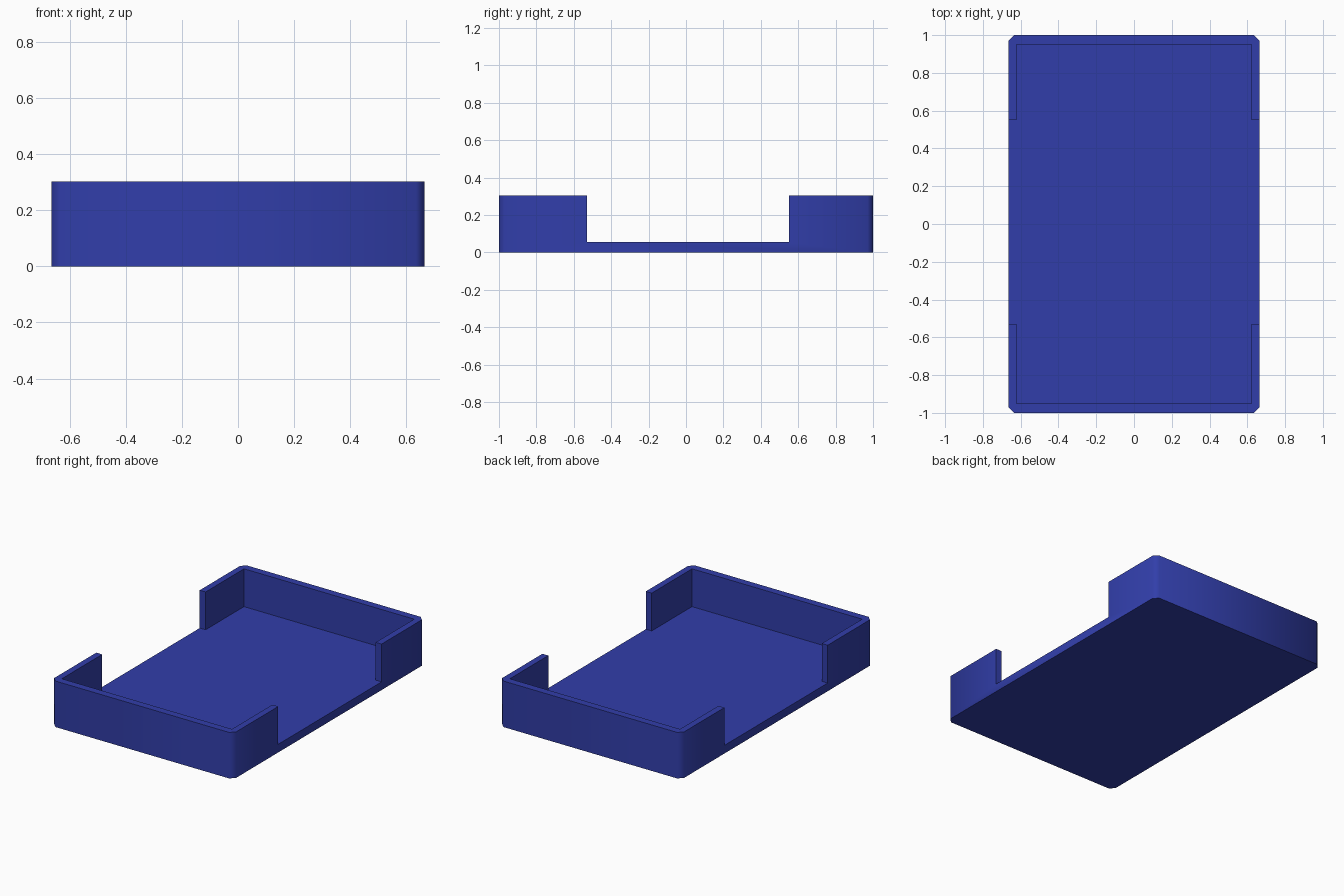
import bpy, bmesh

if "Cube" in bpy.data.objects:
    bpy.data.objects.remove(bpy.data.objects["Cube"])

HX, HY, H = 0.665, 1.0, 0.304      # outer half width, half length, height
IX, IY, FLOOR = 0.622, 0.951, 0.054  # inner half sizes, floor thickness
Y0, Y1 = -0.53, 0.55               # side opening
C = 0.03                           # corner chamfer


def prism(name, outline, z0, z1):
    """Extrude a flat outline into a closed solid."""
    bm = bmesh.new()
    face = bm.faces.new([bm.verts.new((x, y, z0)) for x, y in outline])
    top = bmesh.ops.extrude_face_region(bm, geom=[face])
    verts = [g for g in top["geom"] if isinstance(g, bmesh.types.BMVert)]
    bmesh.ops.translate(bm, verts=verts, vec=(0, 0, z1 - z0))
    bmesh.ops.recalc_face_normals(bm, faces=bm.faces)
    me = bpy.data.meshes.new(name)
    bm.to_mesh(me)
    bm.free()
    ob = bpy.data.objects.new(name, me)
    bpy.context.collection.objects.link(ob)
    return ob


blue = bpy.data.materials.new("deep blue")
blue.diffuse_color = (0.031, 0.048, 0.40, 1)
blue.use_nodes = True
blue.node_tree.nodes["Principled BSDF"].inputs["Base Color"].default_value = blue.diffuse_color

# Tray body with chamfered vertical corners
tray = prism("tray", [
    (HX - C, -HY), (HX, -HY + C), (HX, HY - C), (HX - C, HY),
    (-HX + C, HY), (-HX, HY - C), (-HX, -HY + C), (-HX + C, -HY)], 0, H)
tray.data.materials.append(blue)

# Cross-shaped cutter: cavity plus both side openings
W = HX + 0.2
cutter = prism("cavity_cutter", [
    (IX, -IY), (IX, Y0), (W, Y0), (W, Y1), (IX, Y1), (IX, IY),
    (-IX, IY), (-IX, Y1), (-W, Y1), (-W, Y0), (-IX, Y0), (-IX, -IY)],
    FLOOR, H + 0.2)
cutter.data.materials.append(blue)

mod = tray.modifiers.new("cavity", 'BOOLEAN')
mod.operation = 'DIFFERENCE'
mod.solver = 'EXACT'
mod.object = cutter
bpy.context.view_layer.objects.active = tray
tray.select_set(True)
bpy.ops.object.modifier_apply(modifier=mod.name)
bpy.data.objects.remove(cutter)

# Soft shading over the chamfers, sharp right angles
bpy.ops.object.shade_smooth_by_angle(angle=0.9)
